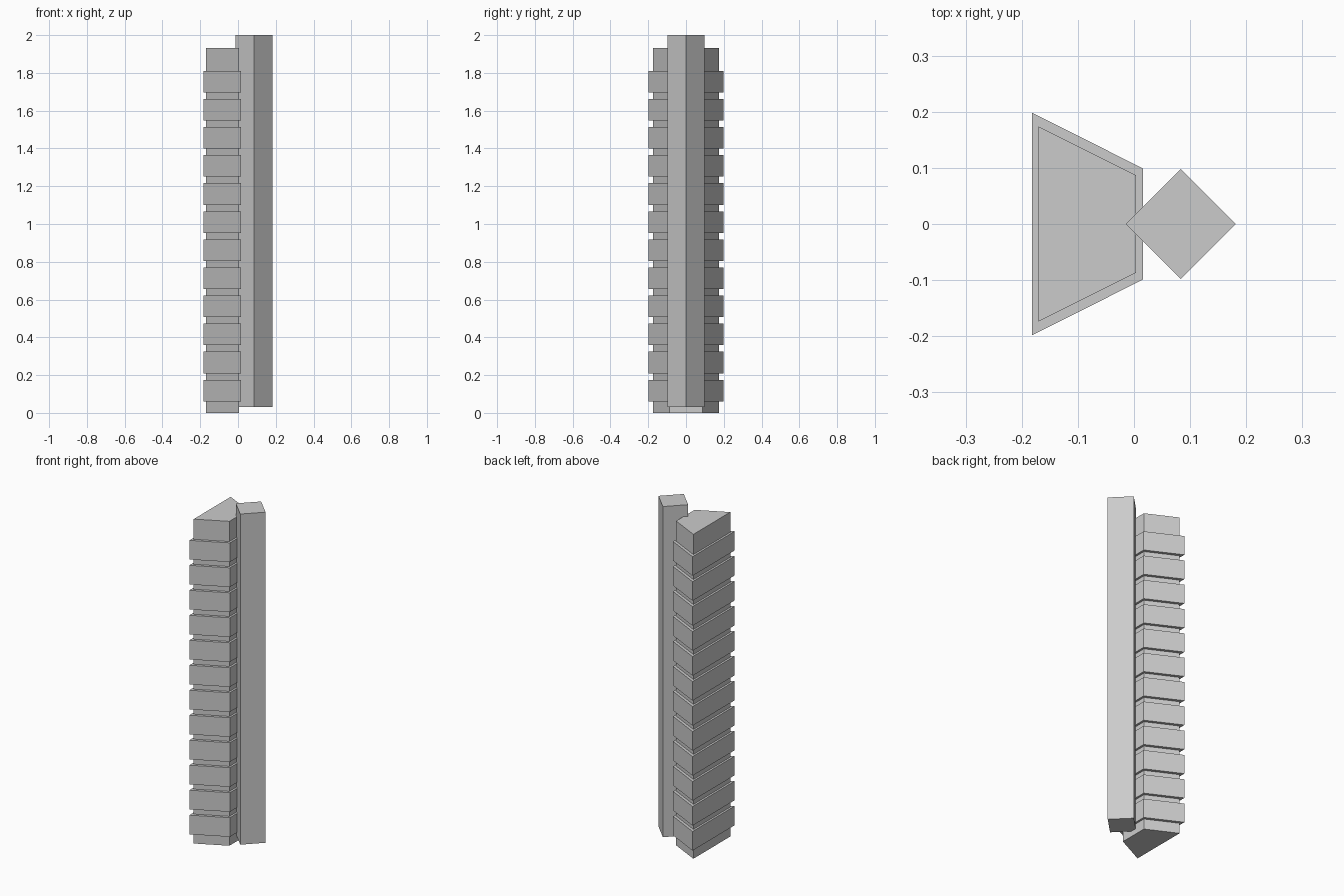
import bpy
import bmesh

if "Cube" in bpy.data.objects:
    bpy.data.objects.remove(bpy.data.objects["Cube"])


def prism(name, outline, z0, z1):
    """Solid prism from a counter-clockwise XY outline."""
    bm = bmesh.new()
    base = bm.faces.new([bm.verts.new((x, y, z0)) for x, y in outline])
    top = bmesh.ops.extrude_face_region(bm, geom=[base], use_keep_orig=True)
    for v in top["geom"]:
        if isinstance(v, bmesh.types.BMVert):
            v.co.z = z1
    bmesh.ops.recalc_face_normals(bm, faces=bm.faces)
    mesh = bpy.data.meshes.new(name)
    bm.to_mesh(mesh)
    bm.free()
    obj = bpy.data.objects.new(name, mesh)
    bpy.context.collection.objects.link(obj)
    return obj


def trapezoid(x_back, x_front, half_back, half_front):
    return [(x_back, -half_back), (x_front, -half_front),
            (x_front, half_front), (x_back, half_back)]


# Tapered grip core
prism("grip_core", trapezoid(-0.17, 0.004, 0.1735, 0.0868), 0, 1.931)

# Wrapped bands stacked along the grip
BANDS, PITCH, HEIGHT = 12, 0.1487, 0.114
band_outline = trapezoid(-0.182, 0.016, 0.1985, 0.099)
for i in range(BANDS):
    z = 0.061 + i * PITCH
    prism(f"grip_band_{i + 1}", band_outline, z, z + HEIGHT)

# Square bar turned on its corner
cx, r = 0.0835, 0.098
prism("square_bar", [(cx - r, 0), (cx, -r), (cx + r, 0), (cx, r)], 0.032, 2.0)
